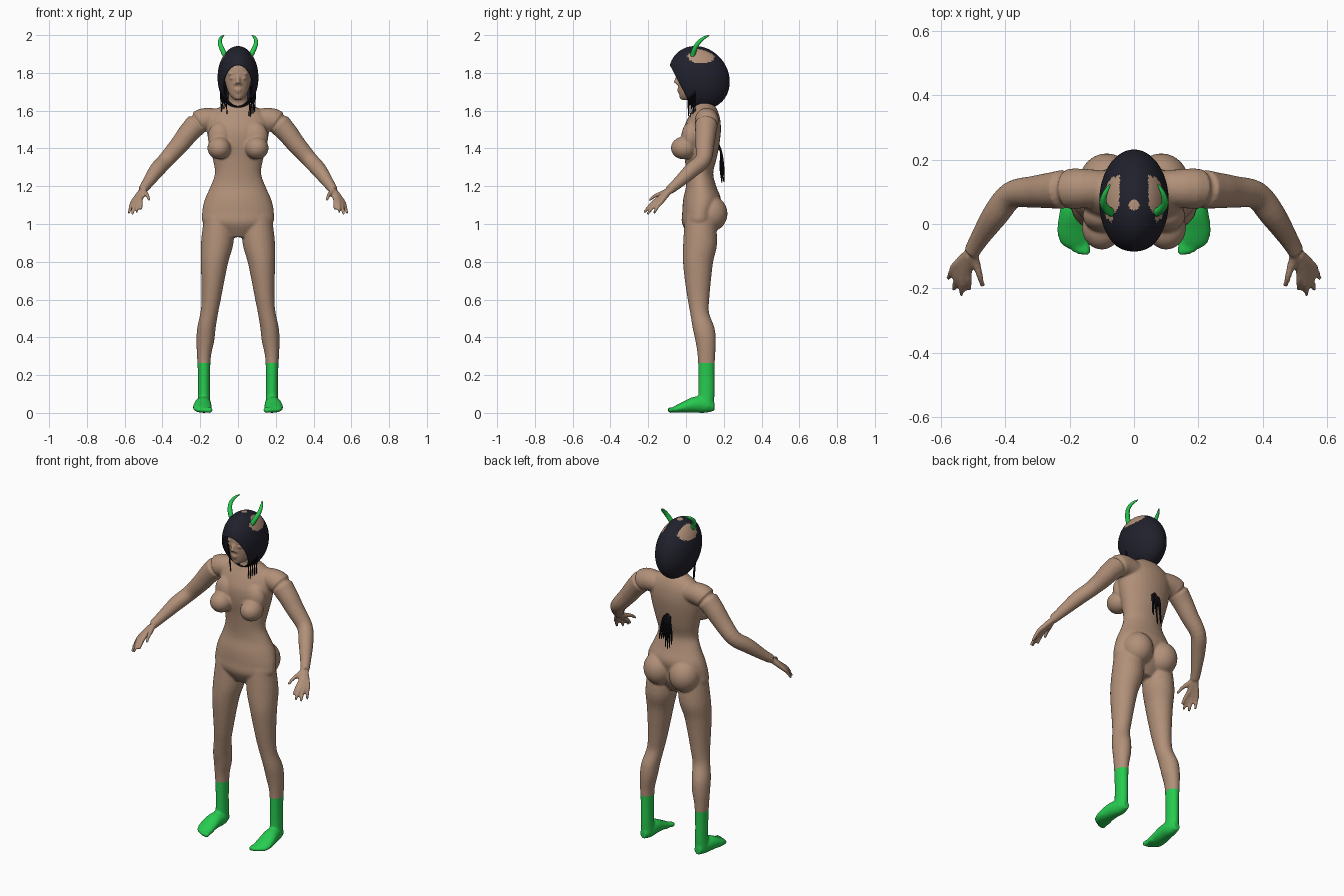
import bpy, bmesh, math, random
from mathutils import Vector, Matrix

cube = bpy.data.objects.get("Cube")
if cube:
    bpy.data.objects.remove(cube, do_unlink=True)
random.seed(4)
X, Y, Z = Vector((1, 0, 0)), Vector((0, 1, 0)), Vector((0, 0, 1))


def material(name, rgb):
    m = bpy.data.materials.new(name)
    m.use_nodes = True
    m.diffuse_color = (*rgb, 1)
    m.node_tree.nodes["Principled BSDF"].inputs["Base Color"].default_value = (*rgb, 1)
    return m


skin = material("tan skin", (0.44, 0.28, 0.19))
green = material("bright green", (0.02, 0.6, 0.08))
dark = material("dark hair", (0.015, 0.015, 0.026))
black = material("black strands", (0.005, 0.005, 0.007))


def resample(rows, steps=4):
    """Smooth a list of rows with a Catmull-Rom curve."""
    rows = [Vector(r) for r in rows]
    out = []
    for i in range(len(rows) - 1):
        a, b, c, d = rows[max(i - 1, 0)], rows[i], rows[i + 1], rows[min(i + 2, len(rows) - 1)]
        for k in range(steps):
            t = k / steps
            out.append(0.5 * (2 * b + (c - a) * t + (2 * a - 5 * b + 4 * c - d) * t * t
                              + (3 * b - a - 3 * c + d) * t ** 3))
    return out + [rows[-1]]


def loft(bm, rows, axes=None, side=1, sides=20, steps=4):
    """Closed tube; a row is x, y, z, radius and, with fixed axes, a second radius."""
    rows = resample(rows, steps)
    points = [Vector((r[0] * side, r[1], r[2])) for r in rows]
    rings = []
    for i, (p, r) in enumerate(zip(points, rows)):
        if axes:
            u, v = axes
        else:
            t = (points[min(i + 1, len(points) - 1)] - points[max(i - 1, 0)]).normalized()
            u = t.cross(X if abs(t.x) < 0.8 else Y).normalized()
            v = t.cross(u)
        angles = [math.tau * k / sides for k in range(sides)]
        rings.append([bm.verts.new(p + u * r[3] * math.cos(a) + v * r[-1] * math.sin(a)) for a in angles])
    for a, b in zip(rings, rings[1:]):
        for k in range(sides):
            n = (k + 1) % sides
            bm.faces.new((a[k], a[n], b[n], b[k]))
    bm.faces.new(rings[0][::-1])
    bm.faces.new(rings[-1])


def ball(bm, centre, radii, u=24, v=16):
    m = Matrix.Translation(centre) @ Matrix.Diagonal((*radii, 1))
    bmesh.ops.create_uvsphere(bm, u_segments=u, v_segments=v, radius=1, matrix=m)


def finish(bm, name, mats):
    bmesh.ops.recalc_face_normals(bm, faces=bm.faces)
    for f in bm.faces:
        f.smooth = True
    mesh = bpy.data.meshes.new(name)
    bm.to_mesh(mesh)
    bm.free()
    for m in mats:
        mesh.materials.append(m)
    obj = bpy.data.objects.new(name, mesh)
    bpy.context.scene.collection.objects.link(obj)
    return obj


# Torso and neck: z, centre y, half width, half depth
bm = bmesh.new()
torso = [(.93, .07, .07, .05), (1.0, .07, .18, .09), (1.06, .075, .19, .095), (1.13, .085, .176, .1),
         (1.2, .08, .145, .08), (1.27, .072, .122, .072), (1.35, .078, .135, .085),
         (1.43, .08, .155, .098), (1.5, .085, .165, .1), (1.56, .095, .16, .085),
         (1.605, .1, .12, .065), (1.64, .095, .06, .048), (1.68, .08, .05, .05), (1.74, .07, .05, .05)]
loft(bm, [(0, y, z, a, b) for z, y, a, b in torso], (X, Y), sides=32)

# Head with a tapered jaw
head = [(1.657, 0, .02, .026), (1.68, .01, .042, .045), (1.72, .03, .06, .07), (1.77, .045, .071, .088),
        (1.82, .055, .076, .098), (1.88, .06, .06, .08), (1.91, .06, .03, .04)]
loft(bm, [(0, y, z, a, b) for z, y, a, b in head], (X, Y), sides=32)
loft(bm, [(0, -.035, 1.79, .008), (0, -.05, 1.765, .01), (0, -.052, 1.745, .014)])
ball(bm, (0, -.036, 1.712), (.022, .012, .006))
ball(bm, (0, -.034, 1.701), (.018, .012, .006))
ball(bm, (0, -.022, 1.672), (.016, .014, .012))

for s in (1, -1):
    # Face, chest and hip volumes
    ball(bm, (.03 * s, -.03, 1.772), (.016, .013, .008))
    ball(bm, (.03 * s, -.028, 1.795), (.024, .014, .007))
    ball(bm, (.014 * s, -.042, 1.742), (.008, .01, .008))
    ball(bm, (.1 * s, -.012, 1.402), (.062, .068, .06))
    ball(bm, (.095 * s, .025, 1.46), (.065, .05, .08))
    ball(bm, (.085 * s, .13, 1.055), (.086, .09, .095))

    # Leg
    loft(bm, [(.1, .075, 1.04, .08, .08), (.11, .075, .9, .086, .09), (.124, .064, .8, .073, .08),
              (.133, .063, .7, .061, .069), (.142, .066, .6, .051, .057), (.152, .072, .53, .047, .05),
              (.167, .093, .45, .049, .058), (.173, .104, .38, .047, .054), (.18, .108, .3, .037, .046),
              (.18, .108, .2, .032, .043), (.18, .108, .1, .032, .043), (.18, .105, .03, .035, .042)],
         (X, Y), s, 24)

    # Foot and toes
    loft(bm, [(.18, .15, .035, .02, .025), (.18, .1, .042, .037, .042), (.186, .04, .043, .045, .042),
              (.189, -.02, .029, .05, .028), (.185, -.055, .02, .046, .019), (.18, -.072, .016, .035, .013)],
         (X, Z), s)
    for i in range(5):
        x, y, r = .15 + .017 * i, -.086 + .0022 * i * i, .0155 - .0015 * i
        loft(bm, [(x + .006, y + .06, .02, r), (x, y + .02, .018, r * .85), (x, y, .014, r),
                  (x, y - .01, .011, r * .5)], None, s, 12)

    # Arm
    loft(bm, [(.08, .11, 1.55, .055), (.185, .11, 1.55, .063), (.25, .105, 1.495, .057),
              (.31, .1, 1.42, .05), (.38, .09, 1.34, .043), (.43, .03, 1.285, .041),
              (.48, -.045, 1.215, .03), (.505, -.088, 1.18, .025)], None, s)

    # Fingers and thumb, starting inside the wrist
    fingers = [((.515, -.148, 1.132), (.512, -.205, 1.078)), ((.53, -.155, 1.124), (.537, -.222, 1.06)),
               ((.545, -.146, 1.118), (.56, -.205, 1.05)), ((.556, -.13, 1.118), (.578, -.17, 1.055)),
               ((.488, -.132, 1.16), (.47, -.195, 1.125))]
    for knuckle, tip in fingers:
        k, t = Vector(knuckle), Vector(tip)
        w = Vector((.505, -.085, 1.18)).lerp(k, .15)
        mid = k.lerp(t, .5) + Z * .007
        loft(bm, [(*w, .017), (*k, .013), (*mid, .0105), (*t, .0075)], None, s, 12)

# Fuse the volumes into one skin
rough = finish(bm, "body_blend", [])
fuse = rough.modifiers.new("fuse", "REMESH")
fuse.mode = "VOXEL"
fuse.voxel_size = 0.0062
soft = rough.modifiers.new("soften", "SMOOTH")
soft.factor = 0.5
soft.iterations = 5
fused = bpy.data.meshes.new_from_object(rough.evaluated_get(bpy.context.evaluated_depsgraph_get()))
bpy.data.objects.remove(rough, do_unlink=True)
bm = bmesh.new()
bm.from_mesh(fused)
bpy.data.meshes.remove(fused)

# Green feet up to mid shin
SHIN = 0.265
bmesh.ops.bisect_plane(bm, geom=bm.verts[:] + bm.edges[:] + bm.faces[:], plane_co=Z * SHIN, plane_no=Z)
for f in bm.faces:
    f.material_index = int(f.calc_center_median().z < SHIN)
finish(bm, "body", [skin, green])

# Hair: a leaning egg shell cut open in front of the face, with bare patches on the crown
bm = bmesh.new()
ball(bm, (0, .07, 1.775), (.108, .16, .167), 96, 72)
for v in bm.verts:
    v.co.y -= (v.co.z - 1.775) * .13
bmesh.ops.bisect_plane(bm, geom=bm.verts[:] + bm.edges[:] + bm.faces[:], clear_outer=True,
                       plane_co=(0, -.09, 1.85), plane_no=(0, -.22, -.115))
for f in bm.faces:
    c = f.calc_center_median()
    wobble = .1 * math.sin(c.y * 140) + .08 * math.sin(c.z * 230)
    patch = ((c.y - .08) / .068) ** 2 + ((c.z - 1.887) / .038) ** 2 < 1 + wobble and abs(c.x) > .045
    spot = math.hypot(c.x, c.y - .06) < .017 and c.z > 1.9
    f.material_index = int(patch or spot)
hair = finish(bm, "hair", [dark, skin])
shell = hair.modifiers.new("thickness", "SOLIDIFY")
shell.thickness = 0.006

# Horns
for s, name in ((1, "left_horn"), (-1, "right_horn")):
    bm = bmesh.new()
    loft(bm, [(.066, .035, 1.89, .014), (.084, .045, 1.925, .013), (.096, .066, 1.96, .011),
              (.09, .095, 1.985, .008), (.075, .122, 1.998, .003)], None, s, 12, 6)
    finish(bm, name, [green])

# Loose strands beside the face and down the back
for s, name in ((1, "left_strands"), (-1, "right_strands")):
    bm = bmesh.new()
    for i in range(5):
        x, y, end = .058 + .007 * i, .008 + .009 * i, 1.555 + random.uniform(0, .07)
        loft(bm, [(x + .008, y, 1.73, .004), (x + .004, y + .003, 1.65, .004), (x, y + .006, end, .002)],
             None, s, 6)
    finish(bm, name, [black])
bm = bmesh.new()
for i in range(9):
    x = (i - 4) * .0075
    end = 1.21 + random.uniform(0, .07)
    loft(bm, [(x * .5, .165, 1.435 - abs(x), .005), (x * .8, .186, 1.38, .0055),
              (x * 1.1, .182 + .008 * (i % 3), 1.3, .005), (x * 1.2, .19 + .006 * (i % 3), end, .002)],
         None, 1, 6)
finish(bm, "back_strands", [black])
